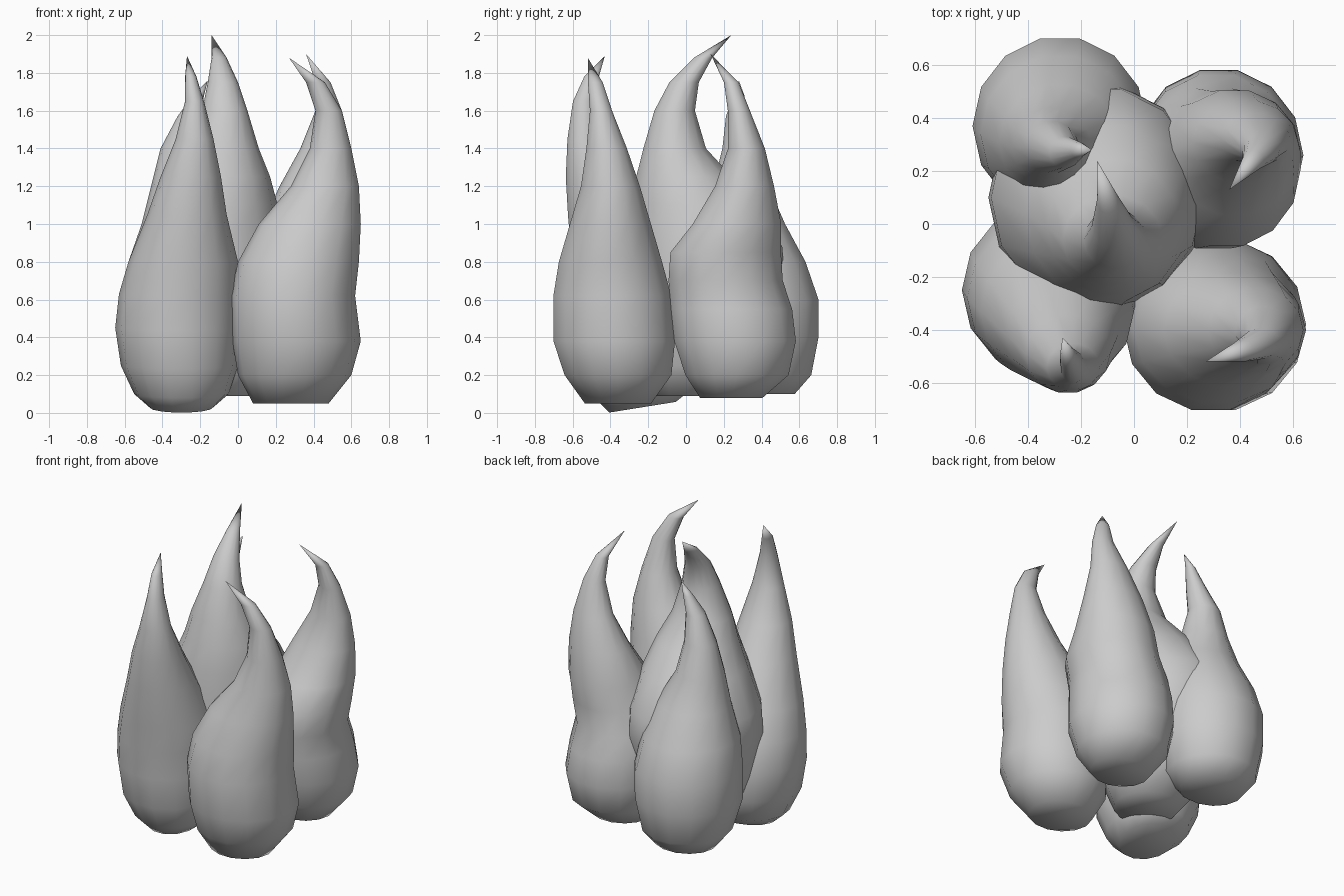
import bpy
import bmesh
from math import cos, sin, pi

SIDES = 14

default_cube = bpy.data.objects.get("Cube")
if default_cube:
    bpy.data.objects.remove(default_cube, do_unlink=True)


def make_material(name, colour):
    material = bpy.data.materials.new(name)
    material.use_nodes = True
    material.diffuse_color = colour
    shader = material.node_tree.nodes["Principled BSDF"]
    shader.inputs["Base Color"].default_value = colour
    return material


def make_ring(bm, section, slope):
    """Add one elliptical cross-section; slope tips it along y."""
    height, centre_x, centre_y, radius_x, radius_y = section
    ring = []
    for step in range(SIDES):
        angle = 2 * pi * step / SIDES
        across, along = radius_x * cos(angle), radius_y * sin(angle)
        position = (centre_x + across, centre_y + along, height + slope * along)
        ring.append(bm.verts.new(position))
    return ring


def make_flame(name, sections, tip, material, base_slope=0):
    """Loft a teardrop through its cross-sections and close it at a sharp tip."""
    bm = bmesh.new()
    rings = []
    for index, section in enumerate(sections):
        # the tilt of the flat underside fades out above the base
        rings.append(make_ring(bm, section, base_slope / (1 + index)))
    bm.faces.new(reversed(rings[0]))
    point = bm.verts.new(tip)
    for step in range(SIDES):
        following = (step + 1) % SIDES
        for lower, upper in zip(rings, rings[1:]):
            bm.faces.new((lower[step], lower[following], upper[following], upper[step]))
        bm.faces.new((rings[-1][step], rings[-1][following], point))
    bmesh.ops.recalc_face_normals(bm, faces=bm.faces)
    for face in bm.faces:
        face.smooth = True
    mesh = bpy.data.meshes.new(name)
    bm.to_mesh(mesh)
    bm.free()
    mesh.materials.append(material)
    flame = bpy.data.objects.new(name, mesh)
    bpy.context.collection.objects.link(flame)
    return flame


grey = make_material("plain grey", (.6, .6, .6, 1))

# Each section is: height, centre x, centre y, radius x, radius y

# Front left flame, curling inwards
make_flame("front_left_flame", [
    (.05, .28, -.36, .2, .18),
    (.2, .3, -.36, .3, .29),
    (.38, .31, -.38, .34, .33),
    (.62, .29, -.39, .33, .32),
    (.8, .32, -.4, .32, .28),
    (1, .38, -.4, .27, .22),
    (1.2, .46, -.4, .18, .16),
    (1.4, .49, -.42, .11, .11),
    (1.6, .48, -.45, .07, .06),
    (1.75, .41, -.48, .05, .04),
], (.27, -.52, 1.88), grey)

# Back left flame, pinched at the waist and curling forwards
make_flame("back_left_flame", [
    (.08, .31, .24, .19, .17),
    (.2, .32, .27, .28, .28),
    (.38, .32, .26, .32, .33),
    (.55, .31, .24, .31, .33),
    (.7, .3, .21, .3, .31),
    (.85, .35, .21, .28, .3),
    (1, .38, .27, .25, .24),
    (1.2, .42, .31, .2, .16),
    (1.4, .46, .32, .13, .1),
    (1.6, .48, .28, .07, .06),
    (1.75, .45, .24, .04, .04),
], (.36, .13, 1.9), grey)

# Front right flame, bowed forwards with a tilted underside
make_flame("front_right_flame", [
    (.03, -.3, -.23, .17, .18),
    (.1, -.3, -.23, .25, .26),
    (.25, -.31, -.24, .31, .32),
    (.45, -.32, -.25, .33, .33),
    (.63, -.31, -.28, .32, .31),
    (.8, -.29, -.33, .29, .28),
    (1.05, -.27, -.42, .21, .21),
    (1.25, -.25, -.49, .16, .15),
    (1.45, -.23, -.54, .1, .09),
    (1.65, -.23, -.54, .05, .06),
    (1.78, -.25, -.5, .03, .04),
], (-.27, -.43, 1.89), grey, base_slope=.16)

# Back right flame, the shortest
make_flame("back_right_flame", [
    (.1, -.28, .4, .2, .18),
    (.2, -.28, .39, .28, .28),
    (.4, -.28, .37, .33, .34),
    (.6, -.28, .37, .33, .34),
    (.8, -.28, .34, .3, .3),
    (1, -.28, .31, .23, .22),
    (1.2, -.31, .29, .15, .15),
    (1.4, -.31, .29, .1, .1),
    (1.57, -.26, .27, .06, .06),
    (1.68, -.21, .28, .03, .03),
], (-.16, .28, 1.76), grey)

# Tall centre flame, its tip swept backwards
make_flame("centre_flame", [
    (.09, -.1, 0, .2, .2),
    (.25, -.12, .03, .3, .3),
    (.45, -.13, .07, .37, .38),
    (.7, -.14, .1, .41, .43),
    (.88, -.14, .1, .4, .42),
    (1.1, -.1, .04, .31, .34),
    (1.25, -.08, -.01, .25, .26),
    (1.4, -.08, -.06, .19, .17),
    (1.6, -.07, -.06, .12, .11),
    (1.75, -.08, -.01, .08, .08),
    (1.88, -.1, .09, .04, .05),
], (-.14, .24, 2), grey)
